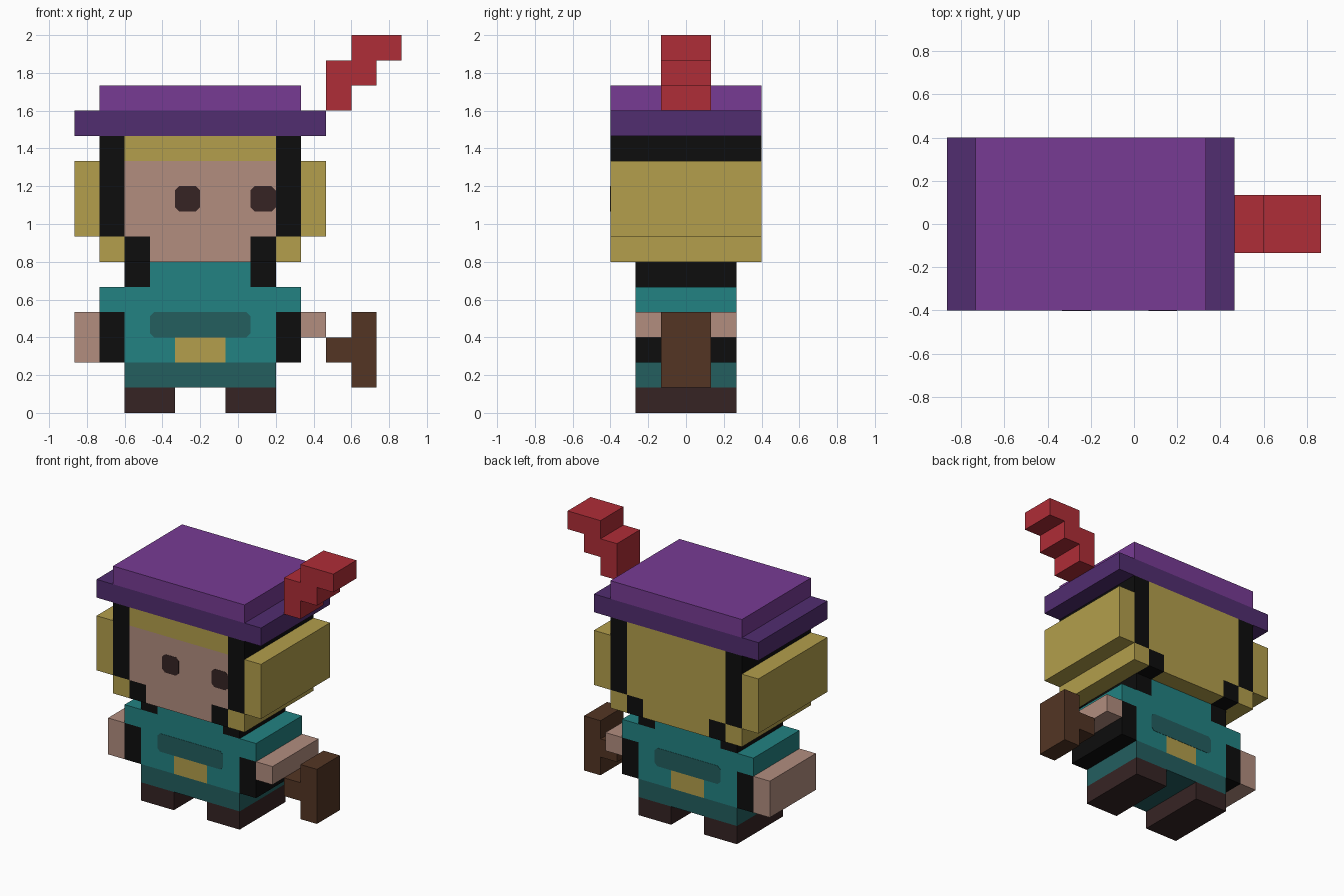
import bpy
import bmesh

if "Cube" in bpy.data.objects:
    bpy.data.objects.remove(bpy.data.objects["Cube"])

U = 2 / 15  # size of one block


def linear(c):
    c /= 255
    return c / 12.92 if c <= 0.04045 else ((c + 0.055) / 1.055) ** 2.4


PALETTE = {
    "V": ("hat_purple", (119, 59, 148)),
    "M": ("brim_dark_purple", (81, 45, 112)),
    "R": ("feather_red", (175, 45, 55)),
    "H": ("hair_yellow", (179, 159, 76)),
    "F": ("skin_pink", (178, 141, 127)),
    "K": ("trim_black", (13, 13, 13)),
    "T": ("tunic_teal", (34, 130, 130)),
    "D": ("tunic_dark_teal", (35, 94, 95)),
    "S": ("shoe_dark_brown", (54, 36, 36)),
    "W": ("wood_brown", (83, 53, 36)),
}
MATS = {}
for key, (label, rgb) in PALETTE.items():
    m = bpy.data.materials.new(label)
    m.diffuse_color = (*[linear(c) for c in rgb], 1)
    m.use_nodes = True
    m.node_tree.nodes["Principled BSDF"].inputs["Base Color"].default_value = m.diffuse_color
    MATS[key] = m


def px(col):
    return (col - 6.5) * U


def finish(name, bm, keys):
    bmesh.ops.recalc_face_normals(bm, faces=bm.faces[:])
    me = bpy.data.meshes.new(name)
    bm.to_mesh(me)
    bm.free()
    for k in keys:
        me.materials.append(MATS[k])
    bpy.context.collection.objects.link(bpy.data.objects.new(name, me))


def blocks(name, rows, col, top, half_depth, behind=None):
    """Thick block part from rows of colour letters; behind recolours all but the front."""
    behind = behind or {}
    cells = {(col + i, top - j): ch for j, row in enumerate(rows)
             for i, ch in enumerate(row) if ch != "."}
    keys = sorted(set(cells.values()) | set(behind.values()))
    bm = bmesh.new()
    d = half_depth * U

    def quad(points, key):
        f = bm.faces.new([bm.verts.new((px(x), y, z * U)) for x, y, z in points])
        f.material_index = keys.index(key)

    for (x, z), ch in cells.items():
        rear = behind.get(ch, ch)
        ring = [(x, z), (x + 1, z), (x + 1, z + 1), (x, z + 1)]
        quad([(a, -d, b) for a, b in ring], ch)
        quad([(a, d, b) for a, b in ring], rear)
        # outer walls only where no neighbour block stands
        for i, (dx, dz) in enumerate([(0, -1), (1, 0), (0, 1), (-1, 0)]):
            if (x + dx, z + dz) not in cells:
                (a, b), (e, f) = ring[i], ring[(i + 1) % 4]
                quad([(a, -d, b), (e, -d, f), (e, d, f), (a, d, b)], rear)
    bmesh.ops.remove_doubles(bm, verts=bm.verts[:], dist=1e-4)
    bmesh.ops.recalc_face_normals(bm, faces=bm.faces[:])
    bmesh.ops.dissolve_limit(bm, angle_limit=0.01, verts=bm.verts[:],
                             edges=bm.edges[:], delimit={"MATERIAL"})
    finish(name, bm, keys)


def plate(name, col, row, width, y, key, cut=0.022, thick=0.004):
    """Thin painted plate, one block high, with clipped corners."""
    x0, x1, z0, z1 = px(col), px(col + width), row * U, (row + 1) * U
    outline = [(x0 + cut, z0), (x1 - cut, z0), (x1, z0 + cut), (x1, z1 - cut),
               (x1 - cut, z1), (x0 + cut, z1), (x0, z1 - cut), (x0, z0 + cut)]
    bm = bmesh.new()
    face = bm.faces.new([bm.verts.new((x, y - thick / 2, z)) for x, z in outline])
    out = bmesh.ops.extrude_face_region(bm, geom=[face])["geom"]
    bmesh.ops.translate(bm, vec=(0, thick, 0),
                        verts=[v for v in out if isinstance(v, bmesh.types.BMVert)])
    finish(name, bm, [key])


# Hat and feather
blocks("hat_crown", ["VVVVVVVV"], 1, 12, 3)
blocks("hat_brim", ["MMMMMMMMMM"], 0, 11, 3)
blocks("feather", [".RR",
                   "RR.",
                   "R.."], 10, 14, 1)

# Head: skin shows only on the front, hair covers the back
blocks("head", [".KHHHHHHK.",
                "HKFFFFFFKH",
                "HKFFFFFFKH",
                "HKFFFFFFKH",
                ".HKFFFFKH."], 0, 10, 3, behind={"F": "H"})
for name, col in (("left_eye", 4), ("right_eye", 7)):
    plate(name, col, 8, 1, -3 * U, "S")

# Tunic with buckle, and a belt band on front and back
blocks("tunic", ["..KTTTTK..",
                 ".TTTTTTTT.",
                 ".KTTTTTTK.",
                 ".KTTHHTTK.",
                 "..DDDDDD.."], 0, 5, 2)
for name, side in (("front_band", -1), ("back_band", 1)):
    plate(name, 3, 3, 4, side * 2 * U, "D")

# Hands and shoes
blocks("left_hand", ["F", "F"], 0, 3, 2)
blocks("right_hand", ["F"], 9, 3, 2)
for name, col in (("left_shoe", 2), ("right_shoe", 6)):
    blocks(name, ["SS"], col, 0, 2)

# Wooden tool
blocks("wooden_tool", [".W",
                       "WW",
                       ".W"], 10, 3, 1)
